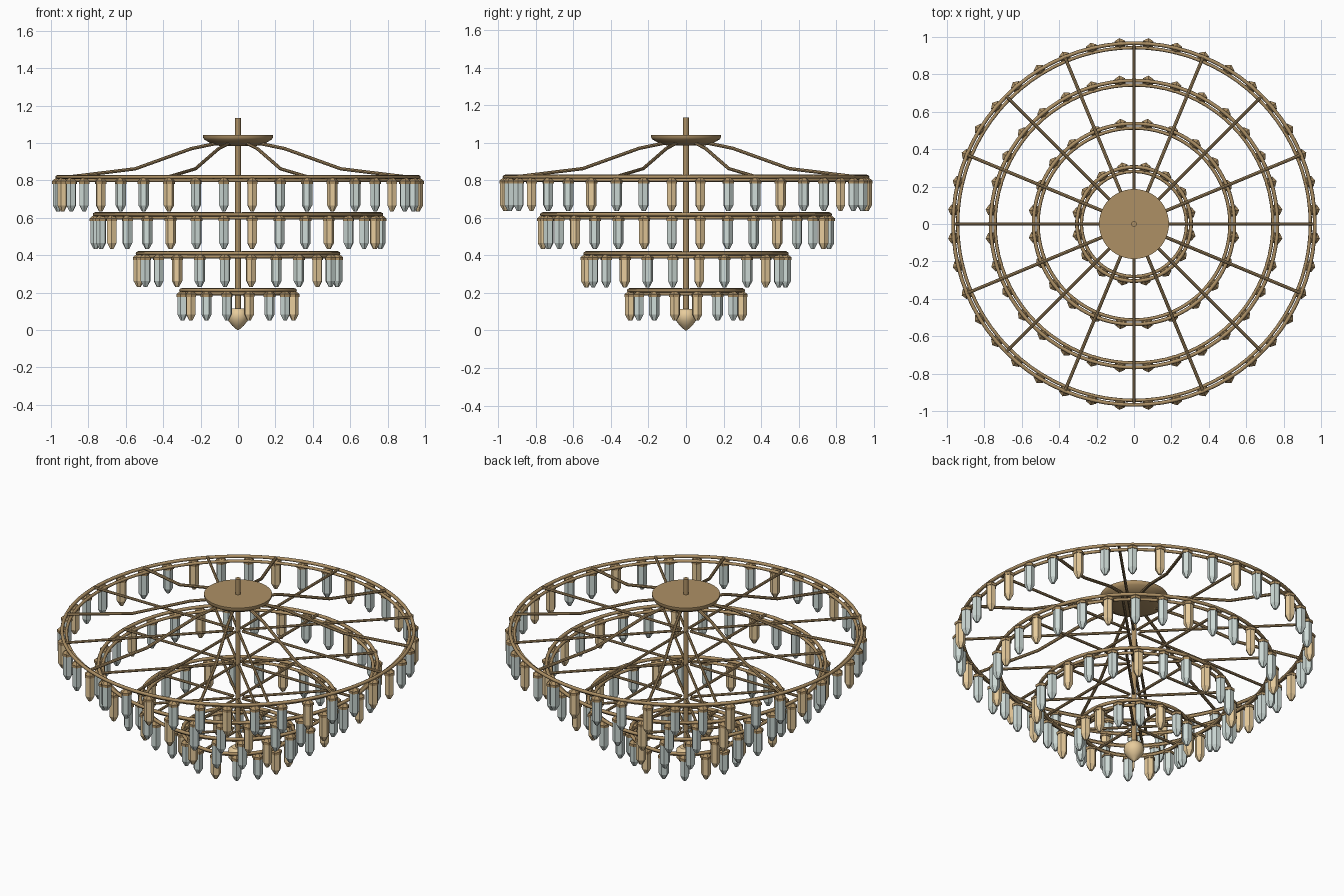
import bpy, bmesh, math
from mathutils import Vector, Matrix

if "Cube" in bpy.data.objects:
    bpy.data.objects.remove(bpy.data.objects["Cube"])


def mat(name, col):
    m = bpy.data.materials.new(name)
    m.diffuse_color = (*col, 1)
    m.use_nodes = True
    m.node_tree.nodes["Principled BSDF"].inputs["Base Color"].default_value = m.diffuse_color
    return m


BRASS = mat("brass", (0.42, 0.28, 0.13))
CLEAR = mat("pale_glass", (0.62, 0.71, 0.68))
AMBER = mat("amber_glass", (0.80, 0.60, 0.33))


def finish(bm, name, material, smooth=True):
    bmesh.ops.recalc_face_normals(bm, faces=bm.faces)
    me = bpy.data.meshes.new(name)
    bm.to_mesh(me)
    bm.free()
    me.materials.append(material)
    ob = bpy.data.objects.new(name, me)
    bpy.context.collection.objects.link(ob)
    if smooth:
        bpy.ops.object.select_all(action='DESELECT')
        ob.select_set(True)
        bpy.context.view_layer.objects.active = ob
        bpy.ops.object.shade_smooth_by_angle(angle=math.radians(40))
    return ob


def lathe(bm, profile, sides, centre=(0, 0), turn=0.0):
    """Closed solid of revolution from (radius, z) points."""
    loops = []
    for r, z in profile:
        loops.append([bm.verts.new((centre[0] + r * math.cos(turn + math.tau * k / sides),
                                    centre[1] + r * math.sin(turn + math.tau * k / sides), z))
                      for k in range(sides)])
    for a, b in zip(loops, loops[1:]):
        for k in range(sides):
            n = (k + 1) % sides
            bm.faces.new((a[k], a[n], b[n], b[k]))
    bm.faces.new(loops[0])
    bm.faces.new(loops[-1])


def rod(bm, path, radius, angle, sides=8):
    """Tube along (r, z) points in the vertical plane at the given angle."""
    rot = Matrix.Rotation(angle, 4, 'Z')
    pts = [Vector((r, 0, z)) for r, z in path]
    loops = []
    for i, p in enumerate(pts):
        d = (pts[min(i + 1, len(pts) - 1)] - pts[max(i - 1, 0)]).normalized()
        side = Vector((0, 1, 0))
        up = d.cross(side)
        loops.append([bm.verts.new(rot @ (p + radius * (math.cos(math.tau * k / sides) * side
                                                      + math.sin(math.tau * k / sides) * up)))
                      for k in range(sides)])
    for a, b in zip(loops, loops[1:]):
        for k in range(sides):
            n = (k + 1) % sides
            bm.faces.new((a[k], a[n], b[n], b[k]))
    bm.faces.new(loops[0])
    bm.faces.new(loops[-1])


def ring(name, radius, z, tube):
    bpy.ops.mesh.primitive_torus_add(major_radius=radius, minor_radius=tube, location=(0, 0, z),
                                     major_segments=80, minor_segments=8)
    ob = bpy.context.object
    ob.name = name
    ob.data.materials.append(BRASS)
    bpy.ops.object.shade_smooth_by_angle(angle=math.radians(60))


# central stem, ceiling plate and bottom finial
bm = bmesh.new()
lathe(bm, [(0.015, 0.09), (0.015, 1.135)], 16)
finish(bm, "stem", BRASS)
bm = bmesh.new()
lathe(bm, [(0.10, 0.985), (0.14, 0.995), (0.18, 1.018), (0.187, 1.03), (0.187, 1.042)], 48)
finish(bm, "canopy_plate", BRASS)
bm = bmesh.new()
lathe(bm, [(0.004, 0.0), (0.03, 0.022), (0.052, 0.05), (0.057, 0.075), (0.052, 0.1), (0.035, 0.115)], 16)
finish(bm, "bottom_finial", AMBER)

# bent arms from the plate to the widest ring
bm = bmesh.new()
for k in range(8):
    rod(bm, [(0.09, 1.0), (0.14, 0.995), (0.27, 0.97), (0.595, 0.862), (0.965, 0.82)],
        0.009, math.radians(22.5 + 45 * k))
finish(bm, "support_arms", BRASS)

# tiers: radius, height, crystal count, crystal tip height
tiers = [(0.965, 0.80, 40, 0.635), (0.765, 0.60, 32, 0.433),
         (0.535, 0.392, 24, 0.23), (0.303, 0.195, 16, 0.052)]
for t, (R, z, count, tip) in enumerate(tiers, 1):
    ring(f"tier_{t}_upper_ring", R + 0.002, z + 0.018, 0.010)
    ring(f"tier_{t}_lower_ring", R - 0.022, z, 0.009)

    # straight spokes
    bm = bmesh.new()
    for k in range(8):
        rod(bm, [(0.03, z + 0.022), (R, z + 0.022)], 0.008, math.tau * k / 8)
    finish(bm, f"tier_{t}_spokes", BRASS)

    # caps and hanging crystals, every third one amber
    caps, clear, amber = bmesh.new(), bmesh.new(), bmesh.new()
    for i in range(count):
        a = math.tau * (i + 0.5) / count
        c = (R * math.cos(a), R * math.sin(a))
        lathe(caps, [(0.032, z - 0.018), (0.032, z - 0.003), (0.014, z + 0.012)], 6, c, a)
        lathe(amber if i % 3 == 0 else clear,
              [(0.010, tip), (0.028, tip + 0.032), (0.028, z - 0.018)], 6, c, a)
    finish(caps, f"tier_{t}_crystal_caps", BRASS, False)
    finish(clear, f"tier_{t}_pale_crystals", CLEAR, False)
    finish(amber, f"tier_{t}_amber_crystals", AMBER, False)
